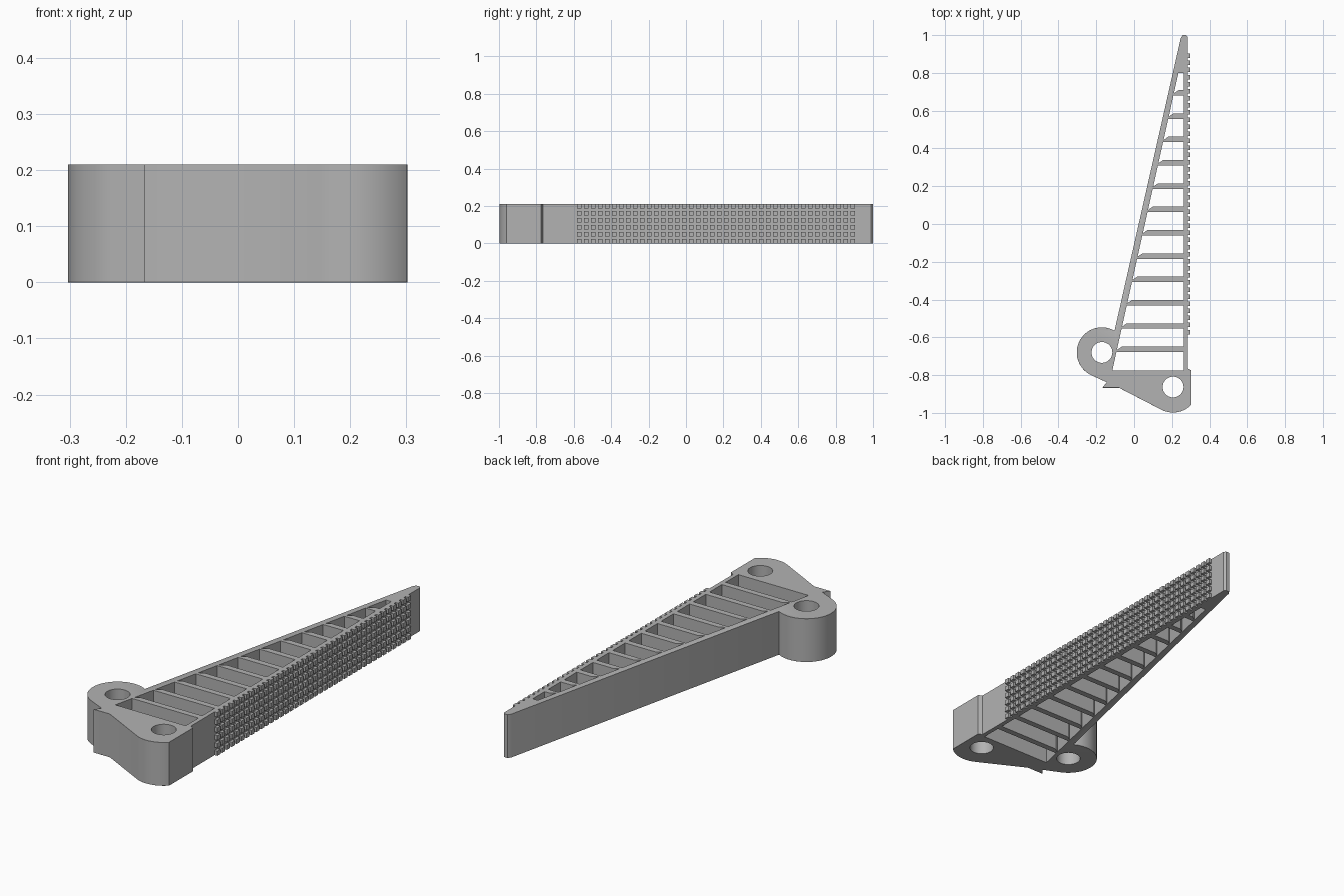
import bpy
import bmesh
from math import cos, sin, radians

if "Cube" in bpy.data.objects:
    bpy.data.objects.remove(bpy.data.objects["Cube"])

HEIGHT = 0.21
HINGE = (-0.17, -0.68)
PIVOT = (0.206, -0.863)
HOLE_R = 0.055
PLATE_IN, PLATE_OUT = 0.262, 0.283
RIB, PITCH, TOP_RIB, RIBS = 0.029, 0.1235, 0.695, 12

grey = bpy.data.materials.new("plain grey")
grey.use_nodes = True
grey.diffuse_color = (0.45, 0.45, 0.45, 1)
grey.node_tree.nodes["Principled BSDF"].inputs["Base Color"].default_value = (0.45, 0.45, 0.45, 1)


def arc(centre, radius, start, end, steps):
    angles = [radians(start + (end - start) * i / steps) for i in range(steps + 1)]
    return [(centre[0] + radius * cos(a), centre[1] + radius * sin(a)) for a in angles]


def inner_wall(y):
    """x of the slanted wall's inner side"""
    return -0.115 + (y + 0.775) * 0.222


def cell(low, high, notch):
    """Opening between two ribs, with a thinned rib joint at the slanted wall"""
    left = inner_wall(low)
    start = [(inner_wall(low - notch), low - notch), (left + 0.022, low)] if notch else [(left, low)]
    return start + [(PLATE_IN, low), (PLATE_IN, high), (inner_wall(high), high)]


# Outline: finger tip, slanted wall, hinge lug, tab, pivot lug, straight plate
outline = [(PLATE_OUT, 0.99), (0.275, 1.0), (0.257, 1.0), (0.247, 0.985)]
outline += arc(HINGE, 0.133, 60, 245, 40)
outline += [(-0.145, -0.838), (-0.167, -0.867), (-0.08, -0.867)]
outline += arc(PIVOT, 0.135, 244, 315, 20)
outline += [(0.302, -0.775), (PLATE_OUT, -0.765)]

# Openings: two pin holes and the cells between ribs
loops = [outline]
loops += [arc(c, HOLE_R, 0, 352.5, 47) for c in (HINGE, PIVOT)]
loops.append(cell(TOP_RIB + RIB / 2, 0.8, 0.018))
for i in range(RIBS):
    high = TOP_RIB - i * PITCH - RIB / 2
    last = i == RIBS - 1
    low = -0.775 if last else high - PITCH + RIB
    loops.append(cell(low, high, 0 if last else 0.018))

# Finger body: filled outline, given its height
curve = bpy.data.curves.new("finger_outline", "CURVE")
curve.dimensions = "2D"
curve.fill_mode = "BOTH"
curve.extrude = HEIGHT / 2
for loop in loops:
    spline = curve.splines.new("POLY")
    spline.points.add(len(loop) - 1)
    for point, (x, y) in zip(spline.points, loop):
        point.co = (x, y, 0, 1)
    spline.use_cyclic_u = True
profile = bpy.data.objects.new("finger_outline", curve)
bpy.context.collection.objects.link(profile)
graph = bpy.context.evaluated_depsgraph_get()
mesh = bpy.data.meshes.new_from_object(profile.evaluated_get(graph))
bpy.data.objects.remove(profile)

bm = bmesh.new()
bm.from_mesh(mesh)
bmesh.ops.remove_doubles(bm, verts=bm.verts, dist=0.0001)
bmesh.ops.translate(bm, verts=bm.verts, vec=(0, 0, HEIGHT / 2))
bmesh.ops.recalc_face_normals(bm, faces=bm.faces)


# Thin chamfer around the lugs
def on_lug_rim(edge):
    if len(edge.link_faces) != 2 or edge.calc_face_angle() < 1:
        return False
    a, b = (v.co for v in edge.verts)
    m = (a + b) / 2
    in_hole = any((m.x - c[0]) ** 2 + (m.y - c[1]) ** 2 < 0.08 ** 2 for c in (HINGE, PIVOT))
    in_cell = m.y > -0.78 and -0.09 < m.x < 0.27
    in_cell = in_cell or (m.y > -0.78 and abs(m.x - inner_wall(m.y)) < 0.01)
    return abs(a.z - b.z) < 0.001 and max(a.y, b.y) < -0.5 and not in_hole and not in_cell


rim = [e for e in bm.edges if on_lug_rim(e)]
bmesh.ops.bevel(bm, geom=rim, offset=0.004, segments=1, affect="EDGES", clamp_overlap=True)
bm.to_mesh(mesh)
bm.free()
mesh.name = "finger_body"
mesh.materials.clear()
mesh.materials.append(grey)
body = bpy.data.objects.new("finger_body", mesh)
bpy.context.collection.objects.link(body)
bpy.ops.object.select_all(action="DESELECT")
body.select_set(True)
bpy.context.view_layer.objects.active = body
bpy.ops.object.shade_smooth_by_angle(angle=radians(30))

# Grip teeth: one small block repeated along and up the straight plate
bm = bmesh.new()
bmesh.ops.create_cube(bm, size=1)
bmesh.ops.scale(bm, verts=bm.verts, vec=(0.016, 0.024, 0.0225))
bmesh.ops.translate(bm, verts=bm.verts, vec=(0.289, -0.572, 0.01125))
tooth = bpy.data.meshes.new("grip_teeth")
bm.to_mesh(tooth)
bm.free()
tooth.materials.append(grey)
teeth = bpy.data.objects.new("grip_teeth", tooth)
bpy.context.collection.objects.link(teeth)
for name, count, step in (("along", 40, (0, 0.0375, 0)), ("up", 6, (0, 0, 0.0375))):
    array = teeth.modifiers.new(name, "ARRAY")
    array.count = count
    array.use_relative_offset = False
    array.use_constant_offset = True
    array.constant_offset_displace = step
